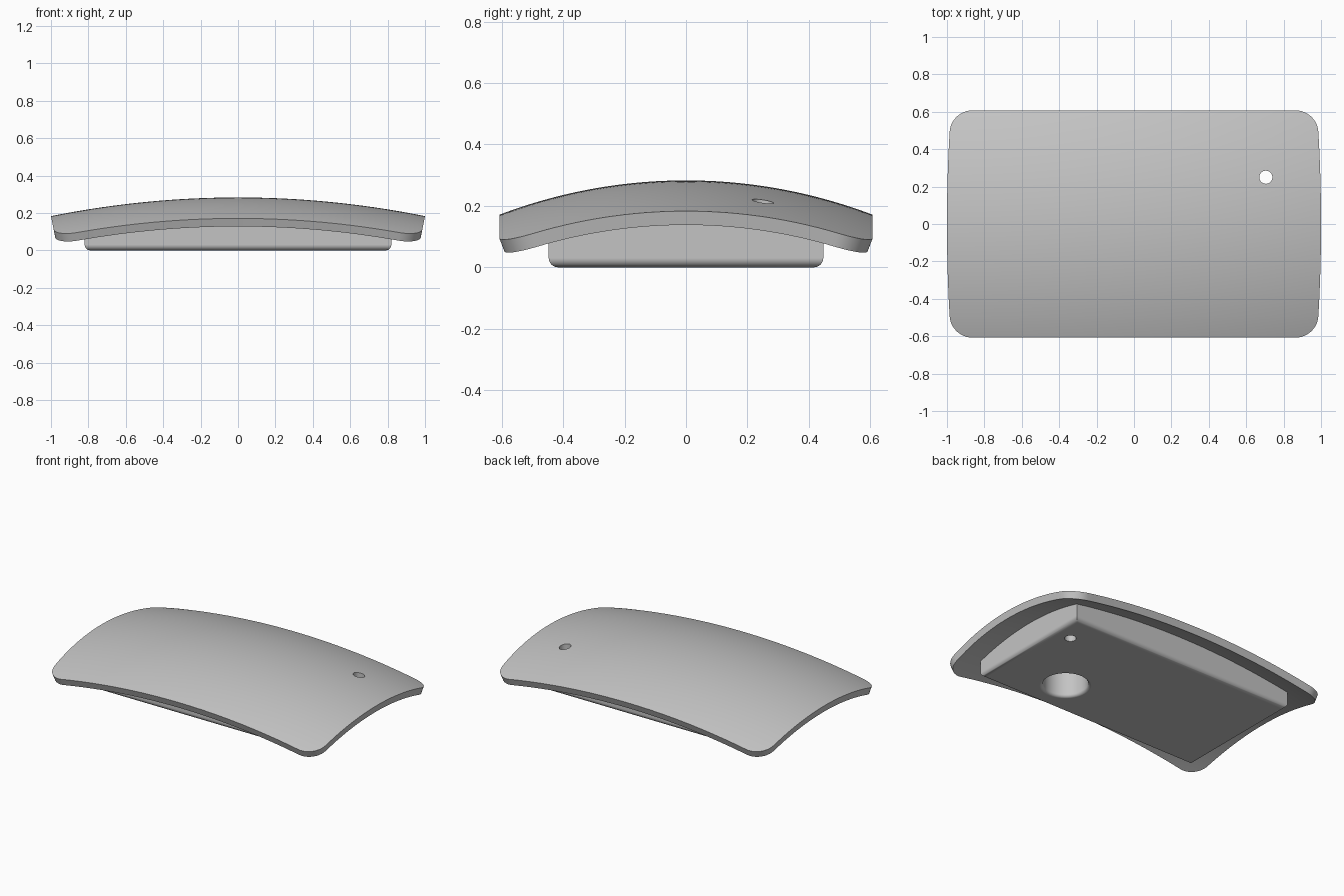
import bpy, bmesh, math
from mathutils import Vector, Matrix

if "Cube" in bpy.data.objects:
    bpy.data.objects.remove(bpy.data.objects["Cube"], do_unlink=True)

HALF_U, HALF_V, CORNER = 1.0067, 0.6217, 0.12   # unbent half sizes, corner radius
RX, RY, CROWN = 5.05, 1.706, 0.283              # bend radii and top height
THICK = 0.046

grey = bpy.data.materials.new("plain grey")
grey.use_nodes = True
grey.diffuse_color = (0.55, 0.55, 0.55, 1)
grey.node_tree.nodes["Principled BSDF"].inputs["Base Color"].default_value = grey.diffuse_color


def add_object(name, bm):
    bmesh.ops.recalc_face_normals(bm, faces=bm.faces)
    mesh = bpy.data.meshes.new(name)
    bm.to_mesh(mesh)
    bm.free()
    mesh.materials.append(grey)
    obj = bpy.data.objects.new(name, mesh)
    bpy.context.collection.objects.link(obj)
    return obj


def bend(u, v, t):
    """Bend a flat point across y first, then along x."""
    a, b = v / RY, u / RX
    rise = (RY + t) * math.cos(a) - RY
    return Vector(((RX + rise) * math.sin(b), (RY + t) * math.sin(a),
                   (RX + rise) * math.cos(b) - RX + CROWN))


def rounded(s, t):
    """Map a unit square point into the rounded rectangle."""
    if abs(t) <= 0.6001:
        return s * HALF_U, t / 0.6 * (HALF_V - CORNER)
    a = (abs(t) - 0.6) / 0.4 * math.pi / 2
    v = math.copysign(HALF_V - CORNER + CORNER * math.sin(a), t)
    return s * (HALF_U - CORNER + CORNER * math.cos(a)), v


def bent_slab(name, low, high):
    bm = bmesh.new()
    bmesh.ops.create_grid(bm, x_segments=50, y_segments=50, size=1)
    made = bmesh.ops.extrude_face_region(bm, geom=bm.faces[:], use_keep_orig=True)
    lower = {g for g in made["geom"] if isinstance(g, bmesh.types.BMVert)}
    for vert in bm.verts:
        u, v = rounded(vert.co.x, vert.co.y)
        vert.co = bend(u, v, low if vert in lower else high)
    return add_object(name, bm)


def lathe(name, profile, x, y):
    bm = bmesh.new()
    verts = [bm.verts.new((r, 0, z)) for r, z in profile]
    edges = [bm.edges.new(pair) for pair in zip(verts, verts[1:])]
    bmesh.ops.spin(bm, geom=verts + edges, cent=(0, 0, 0), axis=(0, 0, 1),
                   angle=math.tau, steps=48, use_duplicate=False)
    bmesh.ops.remove_doubles(bm, verts=bm.verts, dist=0.0001)
    bmesh.ops.translate(bm, verts=bm.verts, vec=(x, y, 0))
    return add_object(name, bm)


def cut(obj, *cutters):
    bpy.context.view_layer.objects.active = obj
    for cutter in cutters:
        cutter.hide_render = True
        mod = obj.modifiers.new("cut", "BOOLEAN")
        mod.operation, mod.solver, mod.object = "DIFFERENCE", "EXACT", cutter
        bpy.ops.object.modifier_apply(modifier=mod.name)


def finish(obj):
    bpy.ops.object.select_all(action="DESELECT")
    obj.select_set(True)
    bpy.context.view_layer.objects.active = obj
    bpy.ops.object.shade_smooth_by_angle(angle=math.radians(35))
    mod = obj.modifiers.new("flat_normals", "WEIGHTED_NORMAL")
    mod.keep_sharp = True


# Curved cover plate
plate = bent_slab("cover_plate", -THICK, 0)

# Block under the plate, rounded along its bottom edges
bm = bmesh.new()
bmesh.ops.create_cube(bm, size=1, matrix=Matrix.Translation((0, 0, 0.175))
                      @ Matrix.Diagonal((1.64, 0.894, 0.35, 1)))
bottom = [e for e in bm.edges if all(v.co.z < 0.01 for v in e.verts)]
bmesh.ops.bevel(bm, geom=bottom, offset=0.03, segments=6, profile=0.5, affect="EDGES")
block = add_object("base_block", bm)

# Cutters: trim above the plate, small through hole, wide blind hole with a soft rim
trim = bent_slab("trim_cutter", -THICK / 2, 0.4)
pin = lathe("pin_hole_cutter", [(0, -0.1), (0.035, -0.1), (0.035, 0.5), (0, 0.5)], 0.705, 0.25)
R, F = 0.135, 0.02
rim = [(R + F - F * math.sin(a), F - F * math.cos(a))
       for a in (i * math.pi / 12 for i in range(7))]
well = lathe("well_cutter", [(0, -0.1), (R + F, -0.1)] + rim + [(R, 0.21), (0, 0.21)], 0.365, -0.2)

cut(plate, pin)
cut(block, trim, pin, well)
for cutter in (trim, pin, well):
    bpy.data.objects.remove(cutter, do_unlink=True)
for part in (plate, block):
    finish(part)
